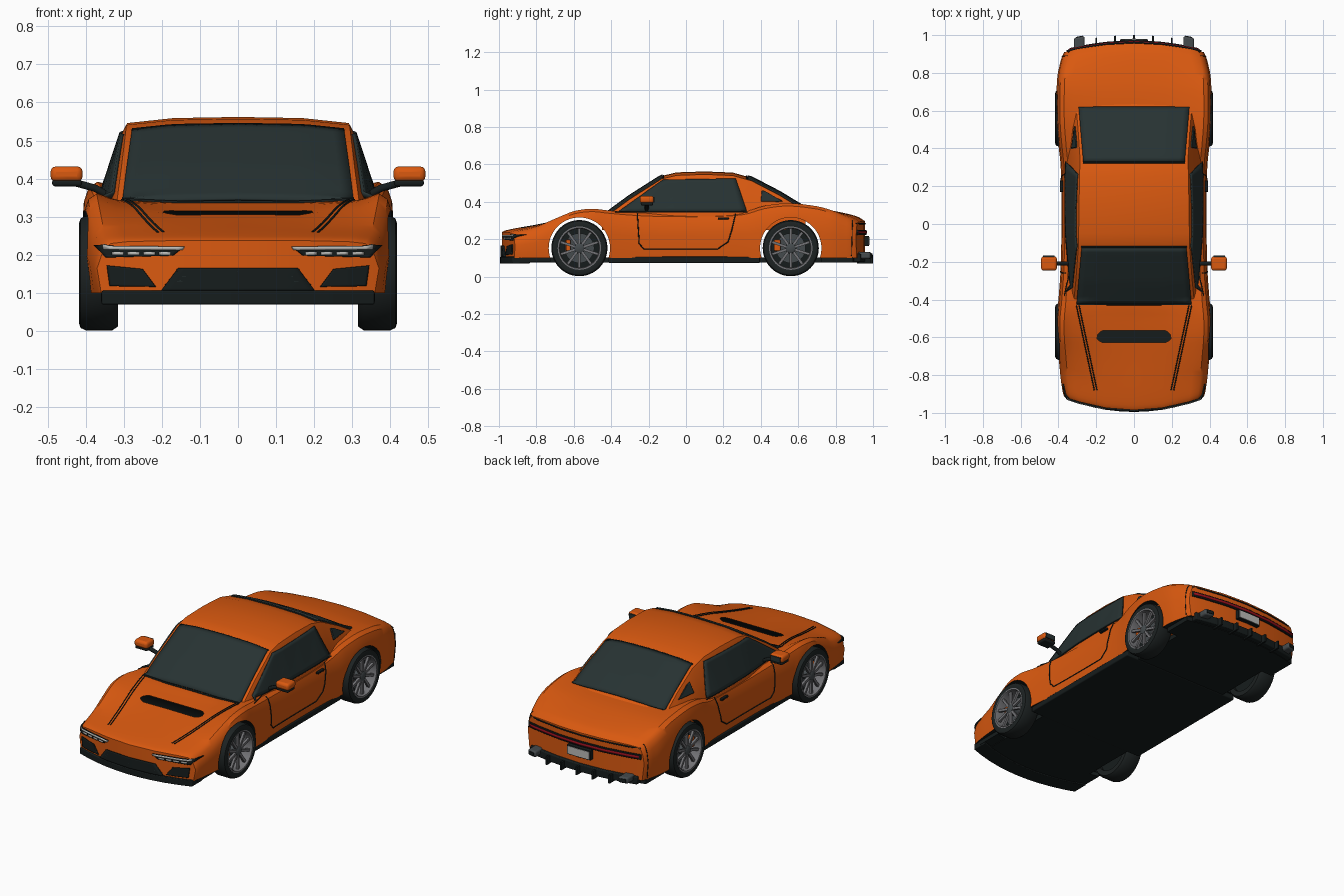
import bpy, bmesh, math
from mathutils import Vector
from mathutils.bvhtree import BVHTree

if "Cube" in bpy.data.objects:
    bpy.data.objects.remove(bpy.data.objects["Cube"])


def material(name, r, g, b):
    m = bpy.data.materials.new(name)
    m.use_nodes = True
    m.diffuse_color = (r, g, b, 1)
    m.node_tree.nodes["Principled BSDF"].inputs["Base Color"].default_value = (r, g, b, 1)
    return m


PAINT = material("orange_paint", .7, .1, .005)
GLASS = material("tinted_glass", .02, .032, .032)
BLACK = material("black_trim", .008, .012, .012)
RUBBER = material("tyre_rubber", .012, .016, .016)
ALLOY = material("alloy_grey", .17, .17, .18)
STEEL = material("dark_steel", .06, .07, .075)
LAMP = material("lamp_white", .5, .5, .48)
RED = material("lamp_red", .3, .005, .012)

trees = []


def warp(x, y):
    # bows the nose and the tail in plan
    nose = min(max((-.6 - y) / .25, 0), 1)
    tail = min(max((y - .7) / .2, 0), 1)
    return y + (.52 * nose - .35 * tail) * x * x


def finish(name, bm, mat, mirror=False, bevel=0):
    mesh = bpy.data.meshes.new(name)
    bm.to_mesh(mesh)
    bm.free()
    mesh.materials.append(mat)
    ob = bpy.data.objects.new(name, mesh)
    bpy.context.collection.objects.link(ob)
    if bevel:
        mod = ob.modifiers.new("bevel", "BEVEL")
        mod.width, mod.segments = bevel, 3
    if mirror:
        ob.modifiers.new("mirror", "MIRROR").use_mirror_merge = False
    return ob


def resample(rows, steps):
    # smooth curve through the stations
    out = []
    for i in range(len(rows) - 1):
        a, b, c, d = (rows[min(max(i + k, 0), len(rows) - 1)] for k in (-1, 0, 1, 2))
        for s in range(steps):
            t = s / steps
            out.append([q + .5 * t * (r - p + t * (2 * p - 5 * q + 4 * r - u + t * (3 * (q - r) + u - p)))
                        for p, q, r, u in zip(a, b, c, d)])
    return out + [rows[-1]]


def loft(name, rows, section, mat):
    bm = bmesh.new()
    for side in (1, -1):
        rings = [[bm.verts.new((side * x, warp(x, row[0]), z)) for x, z in section(*row[1:])] for row in rows]
        n = len(rings[0])
        for a, b in zip(rings, rings[1:]):
            for i in range(n - 1):
                bm.faces.new((a[i], a[i + 1], b[i + 1], b[i]))
        for r in (rings[0], rings[-1]):
            for i in range(n // 2 - 1):
                bm.faces.new((r[i], r[i + 1], r[n - 2 - i], r[n - 1 - i]))
    bmesh.ops.remove_doubles(bm, verts=bm.verts, dist=.0001)
    bmesh.ops.recalc_face_normals(bm, faces=bm.faces)
    trees.append(BVHTree.FromBMesh(bm))
    return finish(name, bm, mat)


def box(name, x0, x1, y0, y1, z0, z1, mat, mirror=False, bevel=0):
    bm = bmesh.new()
    bmesh.ops.create_cube(bm, size=1)
    along = [e for e in bm.edges if abs(e.verts[0].co.x - e.verts[1].co.x) > .5]
    bmesh.ops.subdivide_edges(bm, edges=along, cuts=9 if x1 - x0 > .2 else 1)
    for v in bm.verts:
        x = x0 + (v.co.x + .5) * (x1 - x0)
        v.co = (x, warp(x, y0 + (v.co.y + .5) * (y1 - y0)), z0 + (v.co.z + .5) * (z1 - z0))
    return finish(name, bm, mat, mirror, bevel)


def lathe(name, profile, y, z, mat, segs=40):
    bm = bmesh.new()
    rings = []
    for k in range(segs):
        a = math.tau * k / segs
        rings.append([bm.verts.new((x, y + r * math.cos(a), z + r * math.sin(a))) for x, r in profile])
    n = len(profile)
    for k in range(segs):
        a, b = rings[k], rings[(k + 1) % segs]
        for i in range(n):
            bm.faces.new((a[i], a[(i + 1) % n], b[(i + 1) % n], b[i]))
    bmesh.ops.remove_doubles(bm, verts=bm.verts, dist=.0001)
    bmesh.ops.recalc_face_normals(bm, faces=bm.faces)
    return finish(name, bm, mat, mirror=True)


def project(view, a, b, off):
    # lands a flat point on the bodywork
    o, d = {"front": ((a, -3, b), (0, 1, 0)), "rear": ((a, 3, b), (0, -1, 0)),
            "side": ((3, a, b), (-1, 0, 0)), "top": ((a, b, 3), (0, 0, -1))}[view]
    hits = [h for h in (t.ray_cast(Vector(o), Vector(d)) for t in trees) if h[0]]
    if not hits:
        hits = [t.find_nearest(Vector(o)) for t in trees]
    h = min(hits, key=lambda q: q[3])
    return h[0] + h[1] * off


def skin(name, view, corners, mat, mirror=False, off=.004, nu=18, nv=10):
    p, q, r, s = (Vector(c) for c in corners)
    bm = bmesh.new()
    grid = [[bm.verts.new(project(view, *p.lerp(q, i / nu).lerp(s.lerp(r, i / nu), j / nv), off))
             for j in range(nv + 1)] for i in range(nu + 1)]
    for i in range(nu):
        for j in range(nv):
            bm.faces.new((grid[i][j], grid[i + 1][j], grid[i + 1][j + 1], grid[i][j + 1]))
    ob = finish(name, bm, mat)
    mod = ob.modifiers.new("thickness", "SOLIDIFY")
    mod.thickness, mod.offset = .008, 0
    if mirror:
        ob.modifiers.new("mirror", "MIRROR").use_mirror_merge = False
    return ob


def tube(name, pts, radius, mat, mirror=True):
    cu = bpy.data.curves.new(name, "CURVE")
    cu.dimensions, cu.bevel_depth, cu.bevel_resolution, cu.use_fill_caps = "3D", radius, 1, True
    sp = cu.splines.new("POLY")
    sp.points.add(len(pts) - 1)
    for pt, co in zip(sp.points, pts):
        pt.co = (*co, 1)
    cu.materials.append(mat)
    ob = bpy.data.objects.new(name, cu)
    bpy.context.collection.objects.link(ob)
    if mirror:
        ob.modifiers.new("mirror", "MIRROR").use_mirror_merge = False


def seam(name, view, path, mat=BLACK, mirror=True, radius=.003):
    pts = []
    for p, q in zip(path, path[1:]):
        pts += [project(view, *Vector(p).lerp(Vector(q), k / 12), .001) for k in range(13)]
    tube(name, pts, radius, mat, mirror)


# Lower body: y, half width, shoulder height, centre height
body_rows = [(-.985, .37, .23, .238), (-.96, .378, .242, .248), (-.88, .39, .262, .264), (-.75, .4, .305, .285),
             (-.6, .41, .35, .31), (-.5, .41, .362, .325), (-.4, .4, .352, .338), (-.2, .387, .338, .335),
             (.1, .384, .335, .335), (.3, .388, .345, .34), (.42, .4, .378, .36), (.55, .41, .392, .37),
             (.7, .41, .376, .364), (.82, .405, .35, .345), (.91, .39, .318, .323), (.945, .377, .297, .304),
             (.957, .37, .288, .296)]


def body_section(w, zs, zc):
    zb = .1
    return [(0, zb), (.4 * w, zb), (.78 * w, zb), (.92 * w, zb), (.97 * w, zb), (w, (zb + zs) / 2),
            (.985 * w, zs - .05), (.955 * w, zs - .015), (.9 * w, zs), (.78 * w, zs + (zc - zs) * .6),
            (.4 * w, zc), (0, zc)]


body = loft("body", resample(body_rows, 4), body_section, PAINT)

# Cabin: y, roof height, roof half width, base half width
cabin_rows = [(-.45, .32, .315, .322), (-.3, .43, .3, .34), (-.13, .538, .287, .355), (-.05, .557, .285, .362),
              (.1, .562, .283, .365), (.25, .556, .28, .365), (.35, .528, .278, .358), (.5, .45, .288, .348),
              (.64, .365, .3, .335)]


def cabin_section(zt, xt, xb):
    return [(0, .25), (.6 * xb, .25), (xb, .25), (xb, min(.335, zt - .04)),
            (xt + .018, zt - .035), (xt + .008, zt - .016), (.6 * xt, zt - .003), (0, zt)]


loft("cabin", cabin_rows, cabin_section, PAINT)

# Glazing
skin("windscreen", "top", [(-.304, -.42), (.304, -.42), (.277, -.125), (-.277, -.125)], GLASS, nv=14)
skin("rear_window", "top", [(-.268, .33), (.268, .33), (.293, .618), (-.293, .618)], GLASS, nv=14)
skin("side_window", "side", [(-.36, .347), (.325, .347), (.265, .522), (-.12, .516)], GLASS, True)
skin("quarter_window", "side", [(.4, .4), (.515, .4), (.425, .452), (.405, .458)], GLASS, True)
seam("windscreen_top_seal", "top", [(-.28, -.12), (.28, -.12)], mirror=False)
seam("windscreen_base_seal", "top", [(-.305, -.425), (.305, -.425)], mirror=False, radius=.005)
seam("rear_window_seal", "top", [(-.27, .325), (.27, .325)], mirror=False, radius=.005)
seam("wiper", "top", [(-.27, -.395), (.1, -.385), (.27, -.39)], mirror=False, radius=.006)
seam("belt_line", "side", [(-.38, .344), (.33, .344)])

# Panel gaps
seam("door_gap", "side", [(-.26, .335), (-.25, .175), (-.225, .148), (.17, .148), (.225, .185), (.245, .25), (.265, .335)])
for k in (0, .014):
    seam("bonnet_crease", "top", [(.305 - k, -.43), (.265 - k, -.62), (.21 - k, -.88)])
seam("rear_bumper_gap", "side", [(.89, .3), (.885, .11)], radius=.002)
box("door_handle", .375, .392, .17, .23, .306, .317, BLACK, True, .003)

# Nose
skin("headlight", "front", [(.17, .198), (.345, .193), (.372, .224), (.14, .222)], BLACK, True)
skin("headlight_upper_strip", "front", [(.145, .213), (.35, .214), (.35, .222), (.14, .222)], LAMP, True, .007, 12, 2)
for k in range(4):
    x = .175 + k * .041
    skin("headlight_lens", "front", [(x, .2), (x + .03, .2), (x + .03, .208), (x, .208)], LAMP, True, .007, 3, 2)
skin("centre_grille", "front", [(-.2, .106), (.2, .106), (.155, .166), (-.155, .166)], BLACK)
for k in range(4):
    w = .19 - k * .01
    seam("grille_slat", "front", [(-w, .118 + k * .013), (w, .118 + k * .013)], GLASS, False, .007)
skin("side_intake", "front", [(.215, .116), (.335, .118), (.342, .172), (.25, .163)], BLACK, True)
box("front_splitter", -.358, .358, -.995, -.9, .07, .106, BLACK, bevel=.004)

# Floor and sills
box("floor", -.3, .3, -.96, .94, .075, .102, BLACK)
box("front_floor", -.36, .36, -.95, -.77, .078, .102, BLACK)
box("rear_floor", -.37, .37, .73, .94, .075, .104, BLACK)
box("sill", -.38, .38, -.415, .395, .072, .106, BLACK, bevel=.006)

# Tail
skin("tail_light_surround", "rear", [(-.355, .222), (.355, .222), (.355, .25), (-.355, .25)], BLACK)
skin("tail_light", "rear", [(-.345, .23), (.345, .23), (.345, .243), (-.345, .243)], RED, off=.008, nv=2)
seam("boot_lip", "rear", [(-.35, .283), (.35, .283)], mirror=False, radius=.004)
box("plate_frame", -.075, .075, .95, .978, .163, .218, BLACK, bevel=.003)
box("number_plate", -.068, .068, .975, .981, .169, .212, LAMP)
box("diffuser", -.34, .34, .9, .972, .078, .122, BLACK, bevel=.005)
for k in range(-2, 3):
    box("diffuser_fin", k * .1 - .005, k * .1 + .005, .93, 1, .07, .115, BLACK)
box("exhaust", .262, .318, .93, 1.02, .095, .13, STEEL, True, .01)
box("exhaust_bore", .272, .308, 1.016, 1.023, .103, .122, BLACK, True)

# Door mirrors
box("mirror_shell", .408, .492, -.247, -.172, .392, .432, PAINT, True, .014)
box("mirror_base", .41, .488, -.242, -.176, .38, .398, BLACK, True, .007)
box("mirror_glass", .42, .482, -.176, -.168, .396, .425, GLASS, True)
tube("mirror_arm", [(.34, -.21, .355), (.375, -.21, .375), (.43, -.21, .39)], .011, BLACK)

# Wheels and arches
for y, end in ((-.57, "front"), (.56, "rear")):
    z = .152
    lathe(end + "_tyre", [(.315, .112), (.315, .14), (.33, .15), (.4, .15), (.413, .144), (.418, .13), (.415, .116),
                          (.4, .112)], y, z, RUBBER, 48)
    lathe(end + "_rim", [(.345, .11), (.41, .116), (.416, .116), (.416, .108), (.405, .104), (.345, .104)], y, z, ALLOY, 48)
    lathe(end + "_wheel_back", [(.335, 0), (.335, .114), (.345, .114), (.345, 0)], y, z, BLACK)
    lathe(end + "_brake_disc", [(.35, 0), (.35, .08), (.362, .08), (.362, 0)], y, z, STEEL)
    lathe(end + "_hub", [(.35, 0), (.35, .03), (.405, .026), (.41, .016), (.41, 0)], y, z, STEEL, 20)
    box(end + "_caliper", .35, .385, y - .09, y - .055, z - .015, z + .045, PAINT, True, .006)
    for k in range(10):
        spoke = box(end + "_spoke", .39, .404, -.007, .007, .02, .108, ALLOY, True)
        spoke.location = (0, y, z)
        spoke.rotation_euler.x = math.tau * k / 10
    bpy.ops.mesh.primitive_cylinder_add(vertices=64, radius=.164, depth=2, location=(0, y, z), rotation=(0, math.pi / 2, 0))
    cutter = bpy.context.object
    cutter.data.materials.append(BLACK)
    cutter.hide_render = True
    cut = body.modifiers.new("arch", "BOOLEAN")
    cut.object, cut.operation, cut.solver, cut.material_mode = cutter, "DIFFERENCE", "EXACT", "TRANSFER"
    bpy.context.view_layer.objects.active = body
    bpy.ops.object.modifier_apply(modifier=cut.name)
    bpy.data.objects.remove(cutter)

# Dark underside
if BLACK.name not in body.data.materials:
    body.data.materials.append(BLACK)
for f in body.data.polygons:
    if f.normal.z < -.9 and f.center.z < .12:
        f.material_index = body.data.materials.find(BLACK.name)

# Smooth shading with sharp edges kept
bpy.ops.object.select_all(action="DESELECT")
for ob in bpy.context.scene.objects:
    if ob.type == "MESH":
        ob.select_set(True)
        bpy.context.view_layer.objects.active = ob
bpy.ops.object.shade_smooth_by_angle(angle=math.radians(35))
